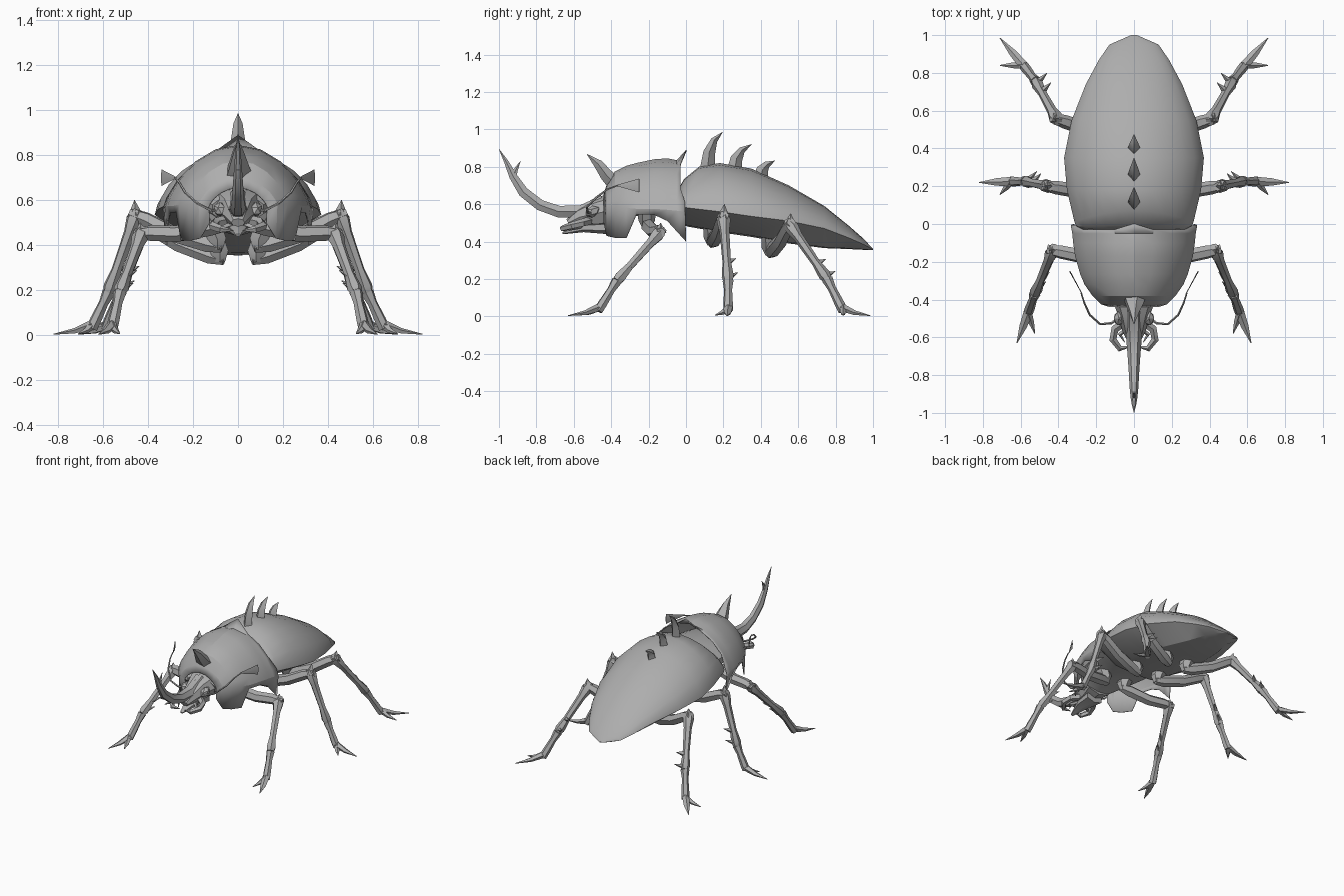
import bpy, bmesh, math
from mathutils import Vector

cube = bpy.data.objects.get("Cube")
if cube:
    bpy.data.objects.remove(cube, do_unlink=True)

GREY = (0.42, 0.42, 0.42, 1.0)
grey = bpy.data.materials.new("shell_grey")
grey.use_nodes = True
grey.diffuse_color = GREY
grey.node_tree.nodes["Principled BSDF"].inputs["Base Color"].default_value = GREY

X, Y, Z = Vector((1, 0, 0)), Vector((0, 1, 0)), Vector((0, 0, 1))


def finish(name, bm, mirror=False, thickness=0, angle=30):
    """Turn a bmesh into a shaded object, optionally mirrored in x."""
    bmesh.ops.recalc_face_normals(bm, faces=bm.faces)
    mesh = bpy.data.meshes.new(name)
    bm.to_mesh(mesh)
    bm.free()
    mesh.materials.append(grey)
    obj = bpy.data.objects.new(name, mesh)
    bpy.context.scene.collection.objects.link(obj)
    bpy.ops.object.select_all(action='DESELECT')
    obj.select_set(True)
    bpy.context.view_layer.objects.active = obj
    bpy.ops.object.shade_smooth_by_angle(angle=math.radians(angle))
    if thickness:
        obj.modifiers.new("Solidify", 'SOLIDIFY').thickness = thickness
    if mirror:
        obj.modifiers.new("Mirror", 'MIRROR').use_mirror_merge = False


def skin(bm, rings, closed=True):
    """Bridge rings of points; closed rings are also capped."""
    rows = [[bm.verts.new(p) for p in ring] for ring in rings]
    n = len(rows[0])
    for r0, r1 in zip(rows, rows[1:]):
        for i in range(n if closed else n - 1):
            j = (i + 1) % n
            bm.faces.new((r0[i], r0[j], r1[j], r1[i]))
    if closed:
        bm.faces.new(rows[0])
        bm.faces.new(rows[-1])


def tube(bm, pts, radii, ref=X, n=6):
    """Tapered tube; a radius may be a pair (along ref, across ref)."""
    pts = [Vector(p) for p in pts]
    rings = []
    for i, (p, r) in enumerate(zip(pts, radii)):
        d = (pts[min(i + 1, len(pts) - 1)] - pts[max(i - 1, 0)]).normalized()
        u = (ref - d * d.dot(ref)).normalized()
        v = d.cross(u)
        a, b = r if isinstance(r, tuple) else (r, r)
        rings.append([p + u * a * math.cos(2 * math.pi * k / n)
                      + v * b * math.sin(2 * math.pi * k / n) for k in range(n)])
    skin(bm, rings)


def dome(y, w, top, rim, n, power, bow=0):
    """Arch from the +x rim over the top to the -x rim, bowed back in the middle."""
    ring = []
    for k in range(n + 1):
        s = max(0, math.sin(math.pi * k / n))
        ring.append(Vector((w * math.cos(math.pi * k / n), y + bow * s ** 2,
                            rim + (top - rim) * s ** power)))
    return ring


# Abdomen: domed wing cases over a keeled belly (y, half width, top, rim, belly, bow)
bm = bmesh.new()
rings = []
for y, w, top, rim, low, bow in [
        (-0.03, 0.28, 0.70, 0.58, 0.51, 0), (-0.015, 0.305, 0.735, 0.585, 0.49, 0.005),
        (0.01, 0.315, 0.80, 0.58, 0.48, 0.06),
        (0.18, 0.355, 0.82, 0.56, 0.45, 0), (0.35, 0.37, 0.79, 0.535, 0.425, 0),
        (0.55, 0.33, 0.70, 0.51, 0.39, 0), (0.74, 0.255, 0.59, 0.47, 0.365, 0),
        (0.87, 0.185, 0.485, 0.42, 0.36, 0), (0.95, 0.13, 0.415, 0.385, 0.356, 0),
        (1.0, 0.015, 0.36, 0.357, 0.354, 0)]:
    rings.append(dome(y, w, top, rim, 12, 1.25, bow) + [
        Vector((-0.5 * w, y, low + 0.02 * w)), Vector((0, y, low)),
        Vector((0.5 * w, y, low + 0.02 * w))])
skin(bm, rings)
finish("abdomen", bm)

# Thorax shield: open shell with front lobes and a flared rear edge
bm = bmesh.new()
rings = []
for y, w, top, rim, low in [
        (-0.44, 0.13, 0.655, 0.57, 0.50), (-0.425, 0.175, 0.70, 0.58, 0.43),
        (-0.38, 0.22, 0.775, 0.585, 0.42), (-0.32, 0.262, 0.805, 0.58, 0.42),
        (-0.265, 0.285, 0.82, 0.575, 0.545), (-0.17, 0.312, 0.84, 0.575, 0.543),
        (-0.10, 0.322, 0.845, 0.57, 0.51), (-0.05, 0.327, 0.835, 0.565, 0.455)]:
    rings.append([Vector((0.97 * w, y, low))] + dome(y, w, top, rim, 10, 1.45)
                 + [Vector((-0.97 * w, y, low))])
rear = dome(-0.03, 0.335, 0.835, 0.56, 10, 1.45)
for p in rear:
    if abs(p.x) < 0.02:
        p.y, p.z = 0.0, 0.89
    elif abs(p.x) > 0.31:
        p.y = -0.005
rings.append([Vector((0.32, 0, 0.40))] + rear + [Vector((-0.32, 0, 0.40))])
skin(bm, rings, closed=False)
finish("thorax_shield", bm, thickness=0.006, angle=20)

# Inner body under the shield
bm = bmesh.new()
tube(bm, [(0, -0.42, 0.56), (0, -0.3, 0.61), (0, -0.1, 0.615), (0, 0.02, 0.615)],
     [(0.07, 0.12), (0.075, 0.21), (0.075, 0.25), (0.08, 0.26)], ref=Z, n=10)
finish("inner_body", bm)

# Head and lower jaw
bm = bmesh.new()
tube(bm, [(0, -0.39, 0.57), (0, -0.48, 0.55), (0, -0.57, 0.53), (0, -0.63, 0.50)],
     [(0.09, 0.12), (0.08, 0.085), (0.05, 0.06), (0.02, 0.03)], ref=Z, n=8)
tube(bm, [(0, -0.42, 0.475), (0, -0.55, 0.475), (0, -0.66, 0.445)],
     [(0.035, 0.07), (0.025, 0.05), (0.006, 0.012)], ref=Z)
finish("head", bm)

# Forked head horn
bm = bmesh.new()
tube(bm, [(0, -0.44, 0.605), (0, -0.56, 0.56), (0, -0.68, 0.56), (0, -0.78, 0.595),
          (0, -0.87, 0.665), (0, -0.925, 0.75), (0, -0.96, 0.825), (0, -1.0, 0.895)],
     [(0.05, 0.05), (0.045, 0.04), (0.035, 0.036), (0.028, 0.034), (0.023, 0.032),
      (0.017, 0.024), (0.011, 0.014), 0.001])
tube(bm, [(0, -0.925, 0.73), (0, -0.912, 0.78), (0, -0.885, 0.83)],
     [(0.012, 0.02), (0.009, 0.014), 0.001])
finish("head_horn", bm)

# Thorax horn
bm = bmesh.new()
tube(bm, [(0, -0.37, 0.70), (0, -0.425, 0.755), (0, -0.47, 0.815), (0, -0.53, 0.868)],
     [(0.07, 0.045), (0.048, 0.036), (0.026, 0.026), 0.001], n=5)
finish("thorax_horn", bm)

# Three curved spines along the back: base y, base z, height, sweep
bm = bmesh.new()
for y, z, h, s in [(0.115, 0.79, 0.195, 0.08), (0.26, 0.785, 0.135, 0.09),
                   (0.40, 0.745, 0.087, 0.075)]:
    tube(bm, [(0, y, z), (0, y + 0.12 * s, z + 0.45 * h), (0, y + 0.45 * s, z + 0.78 * h),
              (0, y + s, z + h)],
         [(0.034, 0.04), (0.03, 0.032), (0.02, 0.018), 0.001], n=4)
finish("back_spines", bm)

# Eyes
bm = bmesh.new()
bmesh.ops.create_icosphere(bm, subdivisions=1, radius=1)
for v in bm.verts:
    v.co = Vector((0.08 + 0.03 * v.co.x, -0.5 + 0.042 * v.co.y,
                   0.56 + 0.032 * v.co.z + 0.01 * v.co.y))
finish("eyes", bm, mirror=True)

# Curled mandibles
bm = bmesh.new()
tube(bm, [(0.05, -0.52, 0.51), (0.10, -0.555, 0.50), (0.112, -0.61, 0.485),
          (0.075, -0.66, 0.47), (0.02, -0.65, 0.465)],
     [0.024, 0.022, 0.02, 0.017, 0.002], ref=Z, n=5)
tube(bm, [(0.03, -0.55, 0.49), (0.075, -0.585, 0.475), (0.05, -0.625, 0.46)],
     [0.014, 0.011, 0.002], ref=Z, n=4)
finish("mandibles", bm, mirror=True)

# Antennae with flat upright clubs
bm = bmesh.new()
tube(bm, [(0.07, -0.49, 0.55), (0.12, -0.525, 0.555), (0.18, -0.53, 0.585),
          (0.235, -0.48, 0.635), (0.262, -0.42, 0.68), (0.28, -0.365, 0.70)],
     [0.008, 0.007, 0.006, 0.006, 0.005, 0.004], ref=Z, n=5)
tube(bm, [(0.275, -0.37, 0.70), (0.34, -0.25, 0.70)],
     [(0.003, 0.002), (0.037, 0.003)], ref=Z, n=4)
finish("antennae", bm, mirror=True)

# Legs: hip, knee, ankle, heel, the two claw tips, then knee spike height
LEGS = {
    "front_legs": [(0.08, -0.21, 0.485), (0.43, -0.14, 0.45), (0.525, -0.37, 0.19),
                   (0.56, -0.47, 0.03), (0.62, -0.63, 0.004), (0.525, -0.58, 0.006), 0.05],
    "middle_legs": [(0.09, 0.14, 0.39), (0.455, 0.20, 0.53), (0.575, 0.225, 0.19),
                    (0.65, 0.225, 0.03), (0.82, 0.22, 0.004), (0.71, 0.155, 0.006), 0.07],
    "hind_legs": [(0.08, 0.45, 0.335), (0.41, 0.555, 0.49), (0.52, 0.755, 0.20),
                  (0.585, 0.84, 0.03), (0.71, 0.985, 0.004), (0.71, 0.84, 0.006), 0.06],
}
REF = Vector((0.15, 1, 0.25)).normalized()
for name, (*joints, spike) in LEGS.items():
    hip, knee, ankle, heel, tip, side_tip = [Vector(j) for j in joints]
    shin = ankle - knee
    bm = bmesh.new()
    # Hip joint up into the body, then slightly sagging thigh
    tube(bm, [hip + Vector((0.04, 0, 0.13)), hip + Z * 0.03, hip - Z * 0.01],
         [0.05, 0.045, 0.025], ref=Y)
    tube(bm, [hip - X * 0.02, hip.lerp(knee, 0.12), hip.lerp(knee, 0.55) - Z * 0.015,
              hip.lerp(knee, 0.88), knee + (knee - hip).normalized() * 0.03],
         [0.026, 0.04, 0.038, 0.036, 0.026], ref=REF)
    # Shin with swollen ends
    tube(bm, [knee - shin * 0.08, knee + shin * 0.05, knee.lerp(ankle, 0.22),
              knee.lerp(ankle, 0.7), knee.lerp(ankle, 0.93), ankle],
         [0.024, 0.038, 0.027, 0.023, 0.033, 0.026], ref=REF)
    # Foot
    tube(bm, [ankle, ankle.lerp(heel, 0.3), ankle.lerp(heel, 0.75), heel],
         [0.03, 0.022, 0.026, 0.026], ref=REF)
    # Claws lying on the ground
    for end, r in ((tip, 0.026), (side_tip, 0.02)):
        tube(bm, [heel + Z * 0.015, heel.lerp(end, 0.45), end],
             [(0.022, r), (0.013, r * 0.8), 0.002], ref=Z, n=5)
    # Knee spike and two shin spikes
    tube(bm, [knee, knee + Vector((0.005, 0.005, spike))], [0.035, 0.001], n=4)
    for t, length in ((0.72, 1.0), (0.95, 1.1)):
        p = knee.lerp(ankle, t)
        tube(bm, [p, p + Vector((-0.05, 0.05, 0.025)) * length], [0.022, 0.001], ref=Z, n=4)
    finish(name, bm, mirror=True)
